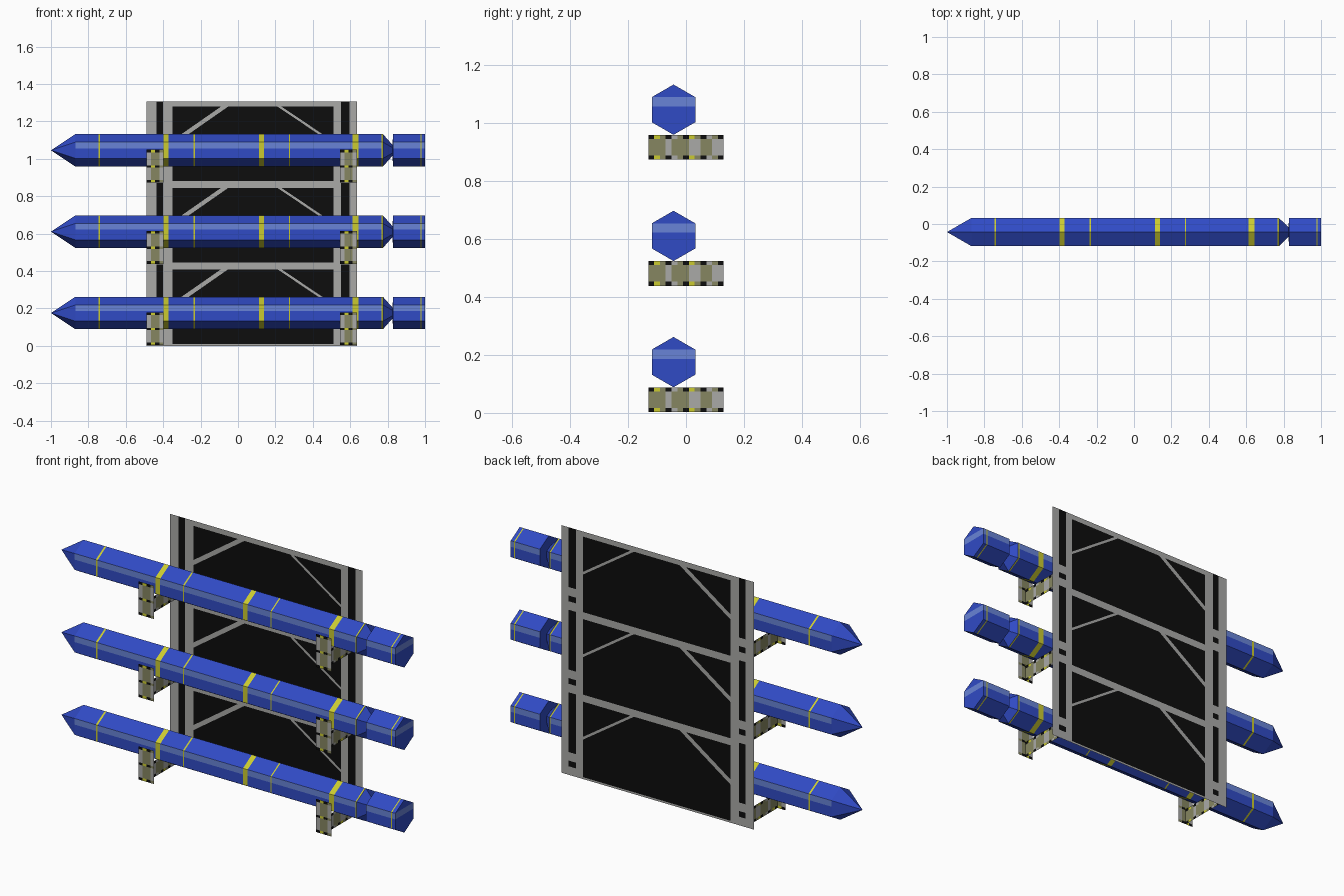
import bpy, bmesh, math
from mathutils import Matrix, Vector

if "Cube" in bpy.data.objects:
    bpy.data.objects.remove(bpy.data.objects["Cube"])


def material(name, rgb):
    m = bpy.data.materials.new(name)
    m.diffuse_color = (*rgb, 1)
    m.use_nodes = True
    m.node_tree.nodes["Principled BSDF"].inputs["Base Color"].default_value = m.diffuse_color
    return m


MATS = [material("blue", (0.03, 0.07, 0.56)),
        material("light blue", (0.14, 0.23, 0.68)),
        material("yellow", (0.60, 0.60, 0.03)),
        material("black", (0.004, 0.004, 0.004)),
        material("grey", (0.40, 0.40, 0.39)),
        material("khaki", (0.24, 0.24, 0.12))]
BLUE, LIGHT, YELLOW, BLACK, GREY, KHAKI = range(6)
PITCH = 0.435          # height of one rack bay


def finish(name, bm):
    me = bpy.data.meshes.new(name)
    bm.to_mesh(me)
    bm.free()
    for m in MATS:
        me.materials.append(m)
    ob = bpy.data.objects.new(name, me)
    bpy.context.collection.objects.link(ob)
    return ob


def cut(bm, co, no):
    bmesh.ops.bisect_plane(bm, geom=bm.verts[:] + bm.edges[:] + bm.faces[:],
                           plane_co=co, plane_no=no, dist=1e-5)


def sheet(name, u0, u1, v0, v1, us, vs, lines, rule, matrix):
    """Flat sheet in (u, v), cut along lines, coloured by rule(u, v)."""
    bm = bmesh.new()
    bm.faces.new([bm.verts.new((u, v, 0)) for u, v in
                  ((u0, v0), (u1, v0), (u1, v1), (u0, v1))])
    for u in us:
        cut(bm, (u, 0, 0), (1, 0, 0))
    for v in vs:
        cut(bm, (0, v, 0), (0, 1, 0))
    for co, no in lines:
        cut(bm, co, no)
    for f in bm.faces:
        c = f.calc_center_median()
        f.material_index = rule(c.x, c.y)
    bm.transform(matrix)
    return finish(name, bm)


def upright(origin, u_axis):
    """Matrix placing a sheet with u along u_axis and v along z."""
    u, v = Vector(u_axis), Vector((0, 0, 1))
    m = Matrix((u, v, u.cross(v))).transposed().to_4x4()
    m.translation = origin
    return m


# ---- back panel: black fields, grey frame and diagonal braces
BRACES = [(Vector((-0.07, 0.41, 0)), Vector((-0.35, 0.215, 0)), 0.011),
          (Vector((0.22, 0.41, 0)), Vector((0.51, 0.215, 0)), 0.006)]


def brace_normal(a, b):
    d = (b - a).normalized()
    return Vector((-d.y, d.x, 0))


def panel_rule(u, v):
    if -0.35 < u < 0.51 and 0.01 < v < 0.408:
        for a, b, w in BRACES:
            inside = min(a.x, b.x) <= u <= max(a.x, b.x)
            if inside and abs((Vector((u, v, 0)) - a).dot(brace_normal(a, b))) < w:
                return GREY
        return BLACK
    if -0.437 < u < -0.4 or 0.55 < u < 0.595:
        if v > 0.12 or 0.045 < v < 0.075:
            return BLACK
    return GREY


brace_lines = [(a + s * w * brace_normal(a, b), brace_normal(a, b))
               for a, b, w in BRACES for s in (-1, 1)]


# ---- brackets: khaki and grey fields with hazard-marked edges
def arm_rule(u, v):
    if v < 0.014 or v > 0.071:
        return (BLACK, YELLOW, KHAKI, BLACK, GREY, KHAKI)[int((u + 0.13) / 0.02) % 6]
    if -0.07 < u < -0.05 or 0.01 < u < 0.05 or u > 0.09:
        return GREY
    return KHAKI


def plate_rule(u, v):
    if v < 0.014 or v > 0.161 or 0.08 < v < 0.092:
        return (BLACK, YELLOW, BLACK, KHAKI)[int((u + 0.045) / 0.0225) % 4]
    return KHAKI if abs(u) < 0.0225 else GREY


# ---- hexagonal torpedo
R = 0.0866
BANDS = [(-0.742, 0.010), (-0.385, 0.028), (-0.235, 0.008), (0.125, 0.027),
         (0.275, 0.007), (0.628, 0.030), (0.771, 0.007), (0.978, 0.006)]


def torpedo(name, z):
    bm = bmesh.new()
    # stations along the length: nose base, body end, neck, tail block
    rings = []
    for x, s in ((-0.87, 1), (0.775, 1), (0.825, 0.35), (0.83, 1), (1.0, 1)):
        rings.append([bm.verts.new((x, s * R * math.sin(k * math.pi / 3),
                                    s * R * math.cos(k * math.pi / 3)))
                      for k in range(6)])
    tip = bm.verts.new((-1, 0, 0))
    for k in range(6):
        j = (k + 1) % 6
        bm.faces.new((tip, rings[0][k], rings[0][j]))
        for a, b in zip(rings, rings[1:]):
            bm.faces.new((a[k], b[k], b[j], a[j]))
    bm.faces.new(rings[-1])
    bmesh.ops.recalc_face_normals(bm, faces=bm.faces[:])
    for h in (0.011, R / 2):
        cut(bm, (0, 0, h), (0, 0, 1))
    for x, w in BANDS:
        cut(bm, (x - w / 2, 0, 0), (1, 0, 0))
        cut(bm, (x + w / 2, 0, 0), (1, 0, 0))
    for f in bm.faces:
        c, n = f.calc_center_median(), f.normal
        striped = abs(n.z) < 0.3 and 0.011 < c.z < R / 2
        if abs(n.x) < 0.1 and any(abs(c.x - x) < w / 2 for x, w in BANDS):
            f.material_index = YELLOW
        elif striped and (abs(n.x) < 0.1 or c.x > 0.99):
            f.material_index = LIGHT
        else:
            f.material_index = BLUE
    bm.transform(Matrix.Translation((0, -0.043, z)))
    finish(name, bm)


# ---- three identical bays
for i in range(3):
    z0 = i * PITCH
    sheet(f"back_panel_{i + 1}", -0.488, 0.636, 0, PITCH,
          (-0.437, -0.4, -0.35, 0.51, 0.55, 0.595),
          (0.01, 0.045, 0.075, 0.12, 0.408), brace_lines, panel_rule,
          upright((0, 0.13, z0), (1, 0, 0)))
    for side, x in (("left", -0.443), ("right", 0.591)):
        sheet(f"bracket_arm_{side}_{i + 1}", -0.13, 0.13, 0, 0.085,
              [-0.13 + 0.02 * k for k in range(1, 13)], (0.014, 0.071), [],
              arm_rule, upright((x, 0, z0 + 0.003), (0, 1, 0)))
        sheet(f"bracket_front_plate_{side}_{i + 1}", -0.045, 0.045, 0, 0.175,
              (-0.0225, 0, 0.0225), (0.014, 0.08, 0.092, 0.161), [],
              plate_rule, upright((x, -0.13, z0 + 0.003), (1, 0, 0)))
    torpedo(f"torpedo_{i + 1}", z0 + 0.175)
